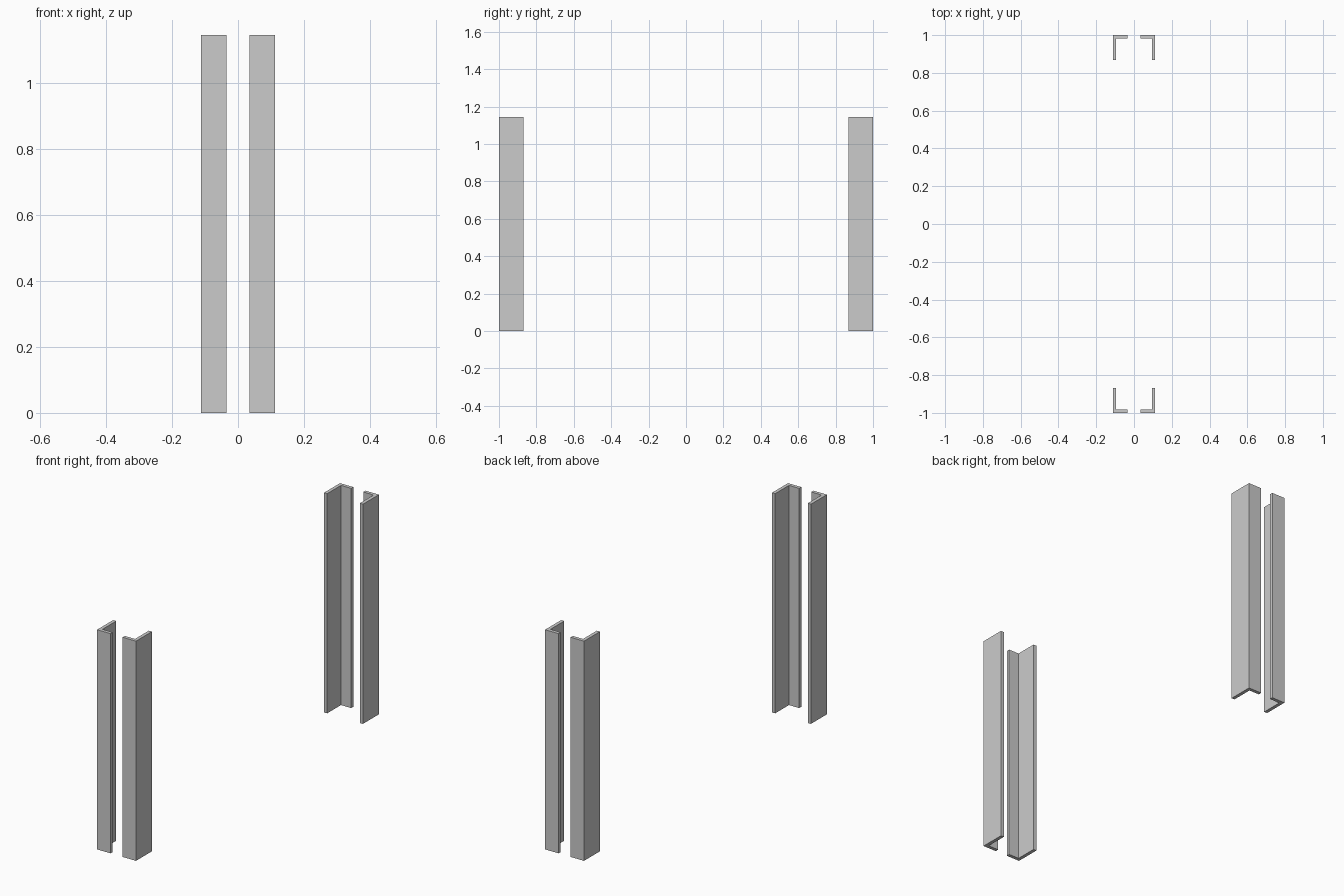
import bpy
import bmesh

if "Cube" in bpy.data.objects:
    bpy.data.objects.remove(bpy.data.objects["Cube"])

HEIGHT = 1.145
X_OUT, X_IN = 0.112, 0.035   # outer face and flange tip in x
Y_OUT, Y_IN = 1.0, 0.869     # outer face and web tip in y
T = 0.018                    # plate thickness

# L-shaped cross-section of one angle post (+x, +y corner)
PROFILE = [(X_IN, Y_OUT), (X_IN, Y_OUT - T), (X_OUT - T, Y_OUT - T),
           (X_OUT - T, Y_IN), (X_OUT, Y_IN), (X_OUT, Y_OUT)]


def angle_post(name, sx, sy):
    bm = bmesh.new()
    face = bm.faces.new([bm.verts.new((sx * x, sy * y, 0)) for x, y in PROFILE])
    ext = bmesh.ops.extrude_face_region(bm, geom=[face], use_keep_orig=True)
    top = [g for g in ext["geom"] if isinstance(g, bmesh.types.BMVert)]
    bmesh.ops.translate(bm, verts=top, vec=(0, 0, HEIGHT))
    bmesh.ops.recalc_face_normals(bm, faces=bm.faces)
    mesh = bpy.data.meshes.new(name)
    bm.to_mesh(mesh)
    bm.free()
    bpy.context.collection.objects.link(bpy.data.objects.new(name, mesh))


# Four posts mirrored about both axes
for side_x, sx in (("left", -1), ("right", 1)):
    for side_y, sy in (("front", -1), ("back", 1)):
        angle_post(f"{side_y}_{side_x}_angle_post", sx, sy)
